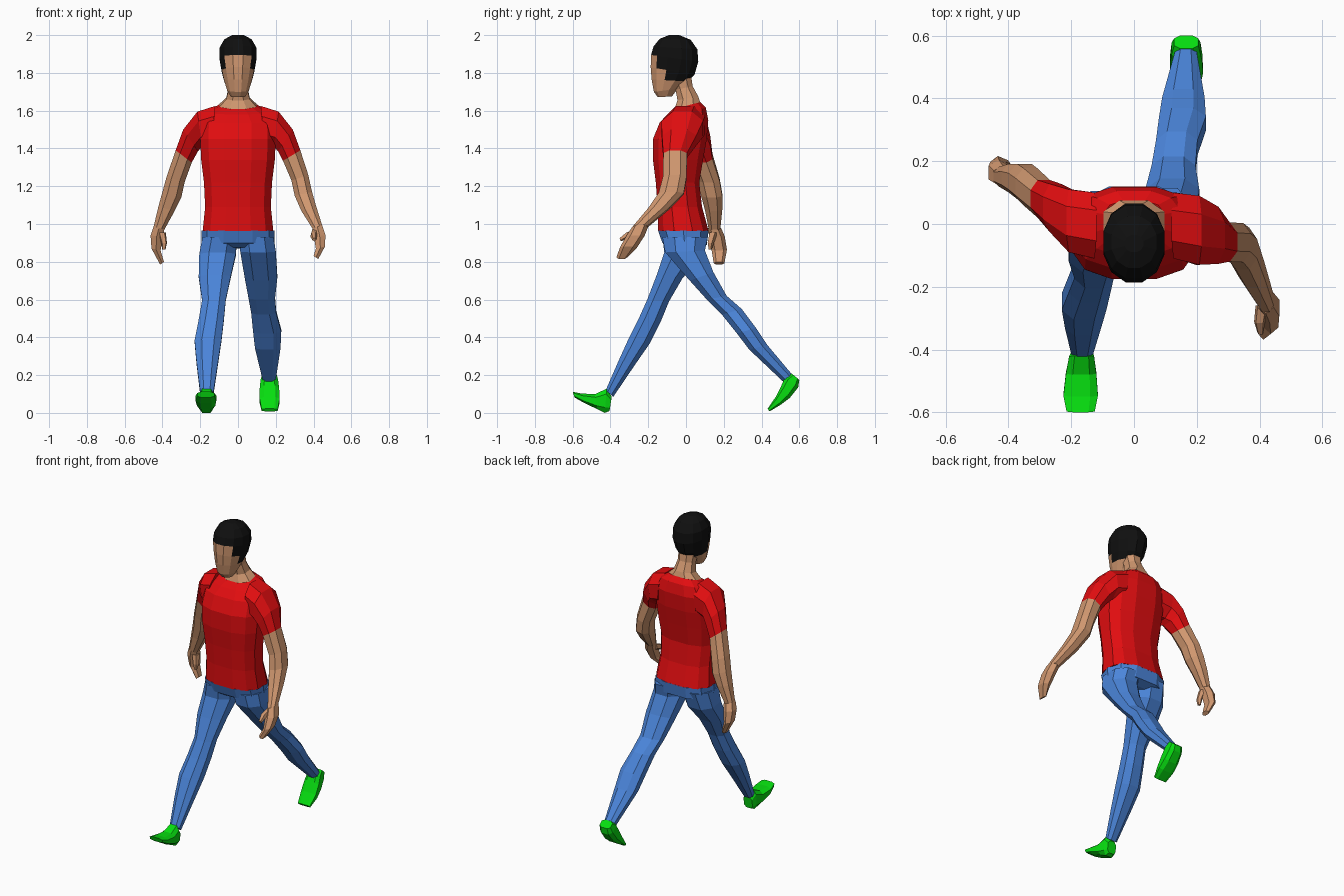
import bpy, bmesh, math
from mathutils import Vector


def material(name, rgb):
    m = bpy.data.materials.new(name)
    m.diffuse_color = (*rgb, 1)
    return m


RED = material("shirt red", (0.75, 0.004, 0.005))
BLUE = material("denim blue", (0.07, 0.235, 0.70))
GREEN = material("shoe green", (0.002, 0.73, 0.005))
SKIN = material("skin tan", (0.63, 0.31, 0.16))
BLACK = material("hair black", (0.005, 0.005, 0.005))


def ring(row, across, n, power):
    """Rounded section from two opposite points plus the extent on the third axis."""
    a1, z1, a2, z2, b1, b2 = row
    if across == 'x':      # opposite points lie in yz, width along x
        p, q = Vector((0, a1, z1)), Vector((0, a2, z2))
        w = Vector((1, 0, 0))
    else:                  # opposite points lie in xz, width along y
        p, q = Vector((a1, 0, z1)), Vector((a2, 0, z2))
        w = Vector((0, 1, 0))
    centre, half = (p + q) / 2 + w * (b1 + b2) / 2, (p - q) / 2
    grow = math.cos(math.pi / n) ** (2 / power)
    pts = []
    for i in range(n):
        t = 2 * math.pi * (i + 0.5) / n
        c, s = math.cos(t), math.sin(t)
        u = math.copysign(abs(c) ** (2 / power), c) / grow
        v = math.copysign(abs(s) ** (2 / power), s) / grow
        pts.append(centre + half * u + w * (b2 - b1) / 2 * v)
    return pts


def loft(name, rows, mats, across='x', n=8, power=2.3, rule=None):
    """Skin a closed body through the sections; rule picks the material of a face."""
    bm = bmesh.new()
    loops = [[bm.verts.new(p) for p in ring(r, across, n, power)] for r in rows]
    for a, b in zip(loops, loops[1:]):
        for i in range(n):
            j = (i + 1) % n
            bm.faces.new((a[i], a[j], b[j], b[i]))
    bm.faces.new(loops[0])
    bm.faces.new(loops[-1])
    bmesh.ops.recalc_face_normals(bm, faces=bm.faces)
    if rule:
        for f in bm.faces:
            f.material_index = rule(f.calc_center_median())
    me = bpy.data.meshes.new(name)
    bm.to_mesh(me)
    bm.free()
    for m in mats:
        me.materials.append(m)
    ob = bpy.data.objects.new(name, me)
    bpy.context.collection.objects.link(ob)
    return ob


# Trunk: front y, z, back y, z, x range
loft("pelvis", [
    (-.085, .875, .06, .87, -.07, .07),
    (-.125, .90, .11, .89, -.185, .185),
    (-.148, .965, .12, .965, -.185, .185)], [BLUE], n=10, power=2.6)

neck_base = (-.06, 1.61, .075, 1.645, -.098, .098)
loft("shirt", [
    (-.148, .962, .12, .962, -.187, .187),
    (-.15, 1.09, .085, 1.09, -.174, .174),
    (-.16, 1.22, .07, 1.22, -.18, .18),
    (-.175, 1.34, .09, 1.34, -.195, .195),
    (-.175, 1.45, .11, 1.45, -.20, .20),
    (-.14, 1.535, .118, 1.55, -.195, .195),
    (-.10, 1.58, .105, 1.615, -.15, .15),
    neck_base], [RED], n=12, power=2.6)

loft("neck", [
    neck_base,
    (-.045, 1.655, .065, 1.675, -.062, .062),
    (-.055, 1.71, .035, 1.73, -.05, .05),
    (-.085, 1.78, .025, 1.80, -.055, .055)], [SKIN], n=8)


# Head with a hairline that is high on the brow and low at the nape
def hairline(c):
    low = 1.89 if c.y < -.135 else 1.81 if c.y < -.08 else 1.765
    return int(c.z > low)


loft("head", [
    (-.15, 1.672, -.075, 1.675, -.038, .038),
    (-.17, 1.70, -.045, 1.715, -.057, .057),
    (-.182, 1.765, .01, 1.755, -.074, .074),
    (-.187, 1.83, .045, 1.79, -.086, .086),
    (-.185, 1.895, .065, 1.86, -.098, .098),
    (-.172, 1.94, .06, 1.925, -.097, .097),
    (-.14, 1.98, .025, 1.975, -.072, .072),
    (-.09, 2.0, -.035, 2.0, -.03, .03)], [SKIN, BLACK], n=12, power=2.1, rule=hairline)

# Legs in stride: front y, z, back y, z, x range
loft("right_leg", [
    (-.125, .93, .105, .93, -.188, -.004),
    (-.115, .85, .07, .82, -.205, -.012),
    (-.155, .73, -.02, .71, -.208, -.038),
    (-.205, .60, -.09, .59, -.19, -.065),
    (-.25, .50, -.135, .48, -.208, -.075),
    (-.305, .39, -.19, .37, -.23, -.088),
    (-.355, .28, -.27, .255, -.22, -.105),
    (-.425, .12, -.385, .085, -.20, -.13)], [BLUE])

loft("left_leg", [
    (-.125, .93, .115, .93, .004, .188),
    (-.11, .85, .10, .86, .012, .20),
    (.02, .70, .145, .745, .036, .208),
    (.11, .60, .215, .62, .056, .196),
    (.19, .52, .295, .55, .07, .202),
    (.27, .42, .37, .45, .08, .229),
    (.335, .335, .43, .36, .09, .225),
    (.515, .165, .56, .205, .13, .20)], [BLUE])

# Shoes from heel to toe: top y, z, sole y, z, x range
loft("right_shoe", [
    (-.393, .085, -.405, .01, -.195, -.135),
    (-.42, .128, -.43, 0, -.207, -.127),
    (-.48, .10, -.47, .02, -.217, -.12),
    (-.55, .102, -.54, .053, -.225, -.115),
    (-.60, .112, -.59, .082, -.215, -.125)], [GREEN], power=3)

loft("left_shoe", [
    (.56, .208, .60, .175, .128, .205),
    (.525, .19, .594, .135, .12, .212),
    (.505, .145, .55, .08, .115, .218),
    (.475, .085, .50, .042, .115, .22),
    (.432, .022, .442, .008, .125, .21)], [GREEN], power=3)

# Arms: outer x, z, inner x, z, y range; sleeve and arm share the cuff section
left_cuff = (.33, 1.39, .238, 1.335, -.12, .005)
right_cuff = (-.33, 1.39, -.245, 1.325, .02, .14)
loft("left_sleeve", [
    (.12, 1.625, .14, 1.42, -.11, .10),
    (.215, 1.595, .19, 1.41, -.13, .09),
    (.29, 1.50, .212, 1.385, -.127, .055),
    left_cuff], [RED], 'y')
loft("right_sleeve", [
    (-.12, 1.625, -.14, 1.42, -.11, .10),
    (-.215, 1.595, -.19, 1.41, -.09, .11),
    (-.29, 1.50, -.212, 1.385, -.025, .128),
    right_cuff], [RED], 'y')

loft("left_arm", [
    left_cuff,
    (.372, 1.26, .283, 1.23, -.122, .003),
    (.392, 1.17, .30, 1.15, -.145, -.012),
    (.415, 1.09, .335, 1.07, -.20, -.09),
    (.445, .995, .395, .975, -.28, -.205)], [SKIN], 'y')
loft("right_arm", [
    right_cuff,
    (-.378, 1.25, -.283, 1.22, .06, .178),
    (-.40, 1.17, -.30, 1.14, .08, .192),
    (-.422, 1.09, -.335, 1.07, .10, .192),
    (-.447, .985, -.39, .97, .12, .182)], [SKIN], 'y')

# Hands with thumbs
loft("left_hand", [
    (.445, .995, .395, .975, -.28, -.205),
    (.463, .94, .402, .935, -.31, -.225),
    (.46, .88, .412, .87, -.345, -.265),
    (.425, .815, .40, .83, -.365, -.315)], [SKIN], 'y', n=6)
loft("right_hand", [
    (-.447, .985, -.39, .97, .12, .182),
    (-.463, .94, -.398, .93, .128, .20),
    (-.458, .87, -.41, .86, .14, .212),
    (-.412, .785, -.392, .80, .15, .20)], [SKIN], 'y', n=6)
loft("left_thumb", [
    (-.26, .975, -.26, .94, .39, .425),
    (-.315, .955, -.31, .925, .385, .415),
    (-.352, .925, -.345, .91, .395, .412)], [SKIN], n=5)
loft("right_thumb", [
    (.125, .955, .165, .955, -.42, -.385),
    (.115, .90, .145, .90, -.405, -.378),
    (.12, .865, .135, .865, -.40, -.385)], [SKIN], n=5)
